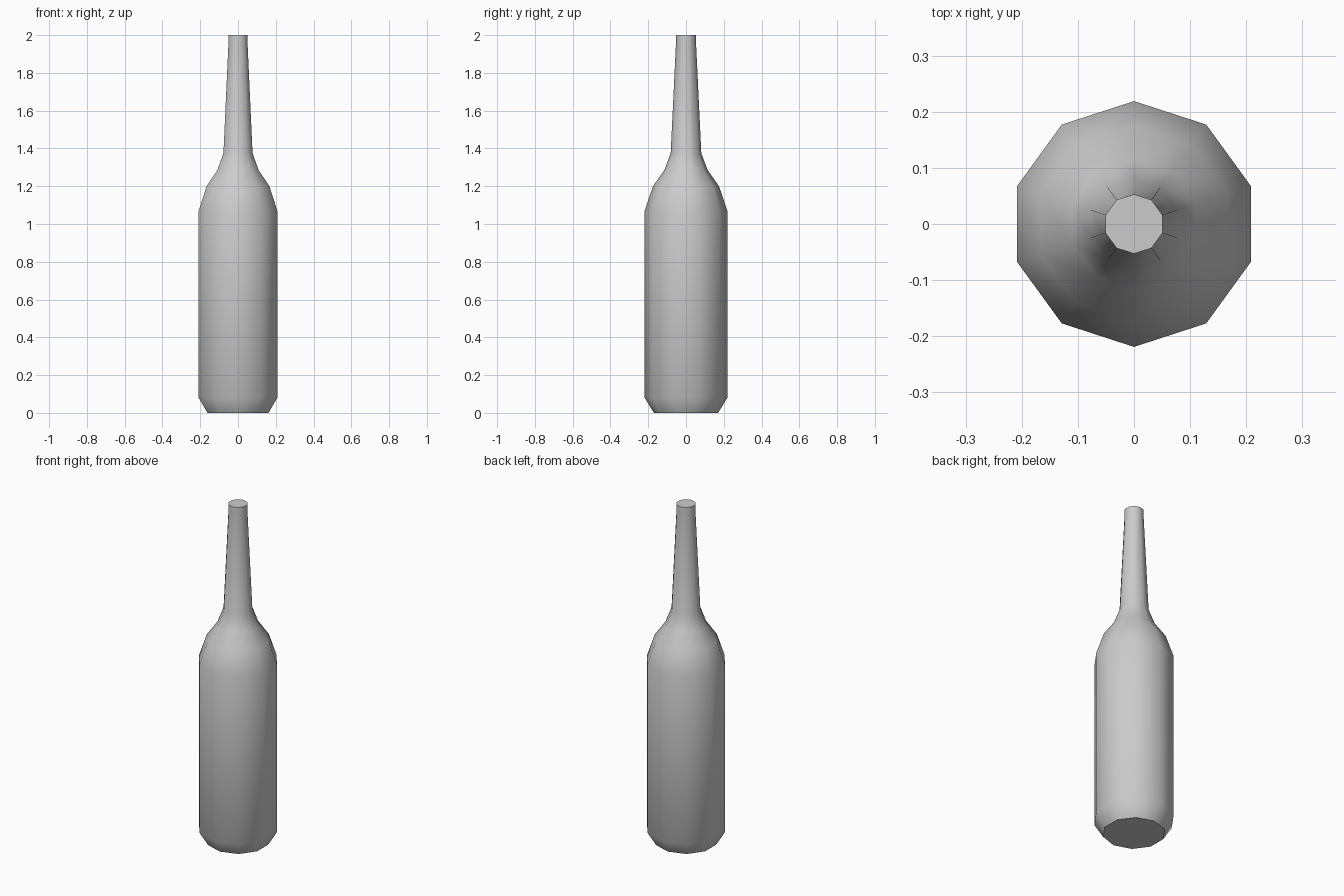
import bpy, bmesh
from math import cos, sin, pi

if "Cube" in bpy.data.objects:
    bpy.data.objects.remove(bpy.data.objects["Cube"])

SIDES = 10
# bottle outline: (corner radius, height)
PROFILE = [(0.17, 0.0), (0.219, 0.08), (0.219, 1.07), (0.175, 1.20),
           (0.115, 1.285), (0.081, 1.375), (0.054, 1.94), (0.053, 2.0)]

bm = bmesh.new()


def ring(radius, z):
    """Ten-sided ring with a corner on the +y axis."""
    angles = [pi / 2 + 2 * pi * i / SIDES for i in range(SIDES)]
    return [bm.verts.new((radius * cos(a), radius * sin(a), z)) for a in angles]


# walls between neighbouring rings
rings = [ring(r, z) for r, z in PROFILE]
for low, high in zip(rings, rings[1:]):
    for i in range(SIDES):
        j = (i + 1) % SIDES
        bm.faces.new((low[i], low[j], high[j], high[i]))

# flat base and closed mouth
bm.faces.new(rings[0][::-1])
bm.faces.new(rings[-1])
bmesh.ops.recalc_face_normals(bm, faces=bm.faces)

mesh = bpy.data.meshes.new("bottle")
bm.to_mesh(mesh)
bm.free()
bottle = bpy.data.objects.new("bottle", mesh)
bpy.context.collection.objects.link(bottle)

# smooth sides, crisp base and mouth edges
bpy.context.view_layer.objects.active = bottle
bottle.select_set(True)
bpy.ops.object.shade_smooth_by_angle(angle=0.87)
